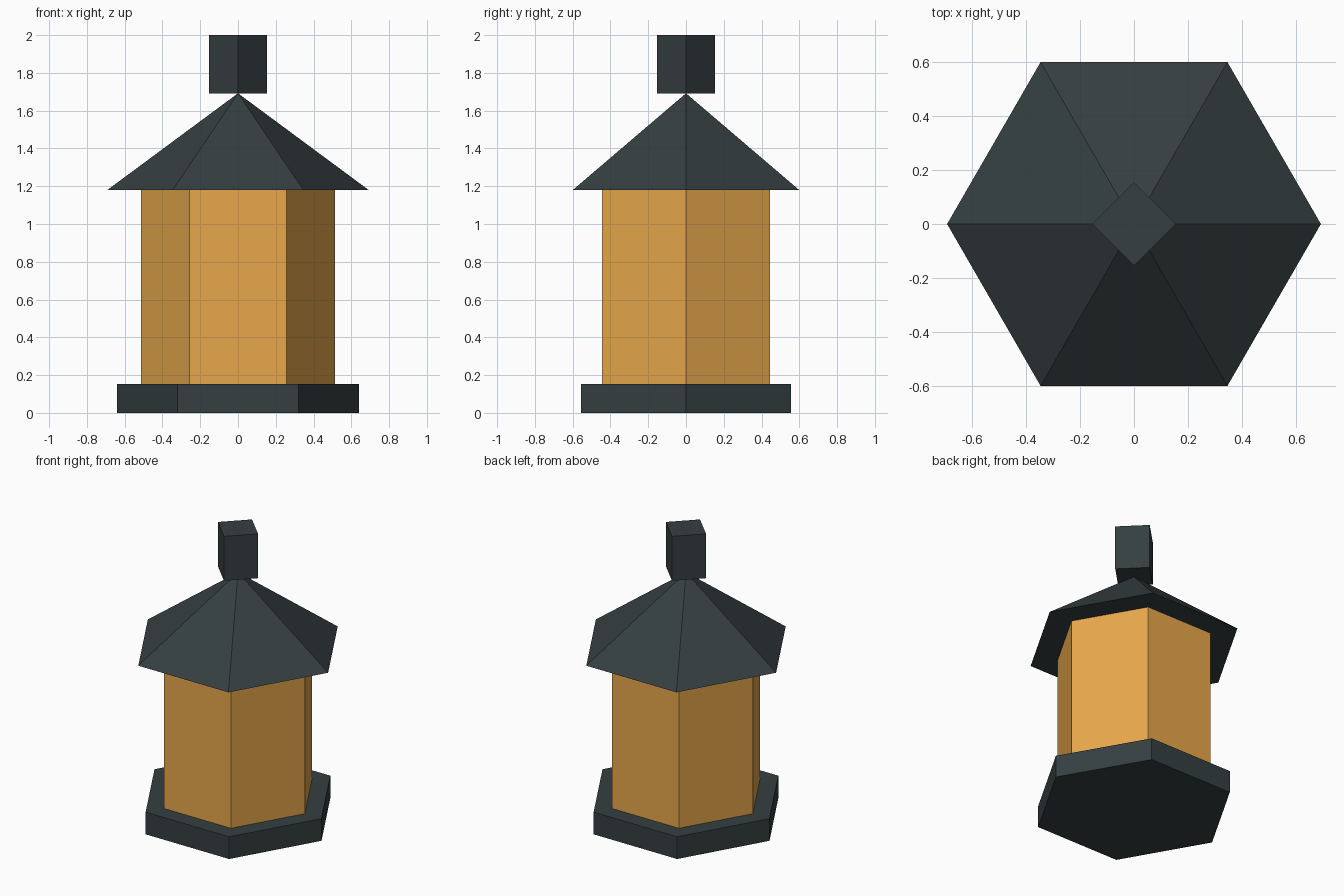
import bpy, bmesh
from math import cos, sin, tau

if "Cube" in bpy.data.objects:
    bpy.data.objects.remove(bpy.data.objects["Cube"])


def material(name, color):
    m = bpy.data.materials.new(name)
    m.diffuse_color = (*color, 1.0)
    m.use_nodes = True
    m.node_tree.nodes["Principled BSDF"].inputs["Base Color"].default_value = m.diffuse_color
    return m


dark_metal = material("dark metal", (0.0356, 0.0497, 0.0520))
amber_glass = material("amber glass", (0.807, 0.392, 0.072))


def prism(name, sides, radius, z0, z1, mat, pointed=False):
    """Flat-sided prism or pyramid with one corner on the +x axis."""
    bm = bmesh.new()

    def ring(z):
        return [bm.verts.new((radius * cos(tau * i / sides),
                              radius * sin(tau * i / sides), z)) for i in range(sides)]

    low = ring(z0)
    bm.faces.new(low[::-1])
    if pointed:
        tip = bm.verts.new((0, 0, z1))
    else:
        high = ring(z1)
        bm.faces.new(high)
    for i in range(sides):
        j = (i + 1) % sides
        bm.faces.new([low[i], low[j]] + ([tip] if pointed else [high[j], high[i]]))
    mesh = bpy.data.meshes.new(name)
    bm.to_mesh(mesh)
    bm.free()
    mesh.materials.append(mat)
    obj = bpy.data.objects.new(name, mesh)
    bpy.context.collection.objects.link(obj)
    return obj


# Hexagonal foot, lamp body and pyramid roof, with a square block on the tip
prism("base", 6, 0.641, 0.0, 0.154, dark_metal)
prism("lamp_body", 6, 0.513, 0.154, 1.18, amber_glass)
prism("roof", 6, 0.692, 1.18, 1.692, dark_metal, pointed=True)
prism("top_block", 4, 0.154, 1.692, 2.0, dark_metal)
